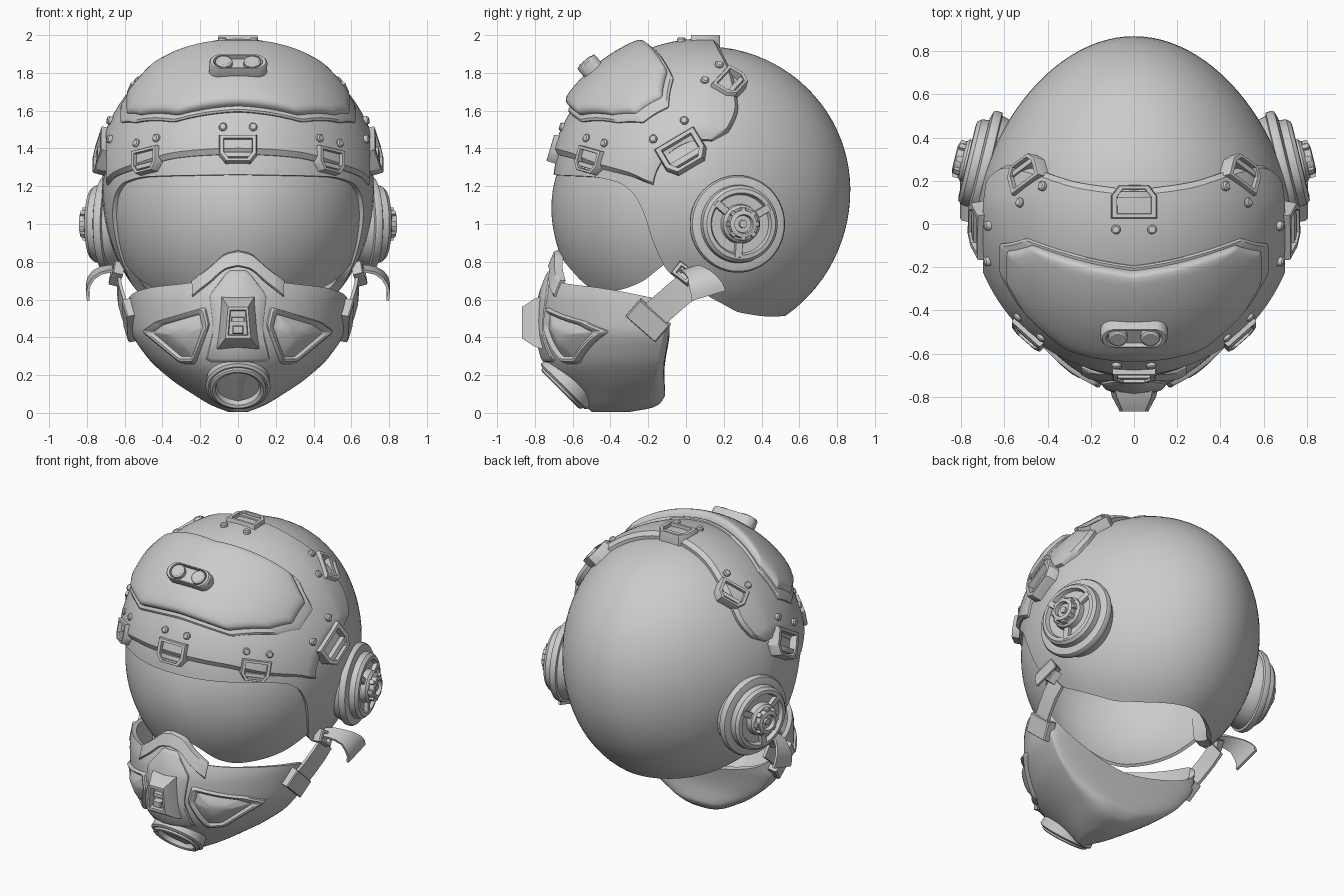
import bpy, bmesh
from math import sin, cos, asin, radians, pi, sqrt
from mathutils import Vector, Matrix

if "Cube" in bpy.data.objects:
    bpy.data.objects.remove(bpy.data.objects["Cube"])


# ---------- helpers ----------
def curve(x, pts):
    """Smooth monotone interpolation through (x, y) pairs."""
    if x <= pts[0][0]: return pts[0][1]
    if x >= pts[-1][0]: return pts[-1][1]
    d = [(b[1] - a[1]) / (b[0] - a[0]) for a, b in zip(pts, pts[1:])]
    m = [d[0]] + [0 if a * b <= 0 else 2 * a * b / (a + b) for a, b in zip(d, d[1:])] + [d[-1]]
    for i in range(len(d)):
        (x0, y0), (x1, y1) = pts[i], pts[i + 1]
        if x <= x1:
            h = x1 - x0
            t = (x - x0) / h
            return ((1 + 2 * t) * (1 - t) ** 2 * y0 + t * (1 - t) ** 2 * h * m[i]
                    + t * t * (3 - 2 * t) * y1 + t * t * (t - 1) * h * m[i + 1])


def loft(name, rows, closed=False, cap=False, thick=0, mirror=False):
    """Skin rows of points into one object."""
    bm = bmesh.new()
    vs = [[bm.verts.new(p) for p in r] for r in rows]
    n = len(rows[0])
    for a, b in zip(vs, vs[1:]):
        for i in range(n if closed else n - 1):
            j = (i + 1) % n
            bm.faces.new((a[i], a[j], b[j], b[i]))
    if cap: bm.faces.new(vs[-1])
    bmesh.ops.remove_doubles(bm, verts=bm.verts, dist=1e-5)
    bmesh.ops.recalc_face_normals(bm, faces=bm.faces)
    me = bpy.data.meshes.new(name)
    bm.to_mesh(me)
    bm.free()
    ob = bpy.data.objects.new(name, me)
    bpy.context.collection.objects.link(ob)
    bpy.ops.object.select_all(action='DESELECT')
    ob.select_set(True)
    bpy.context.view_layer.objects.active = ob
    if thick:
        s = ob.modifiers.new("thickness", 'SOLIDIFY')
        s.thickness, s.offset = thick, -1
        bpy.ops.object.modifier_apply(modifier=s.name)
    bpy.ops.object.shade_smooth_by_angle(angle=radians(35))
    if mirror: ob.modifiers.new("mirror", 'MIRROR')


def pad(name, outline, fn, rings, dens=1, rnd=0, mirror=False, cap=True):
    """Raised plate: outline scaled about its middle, pushed out ring by ring."""
    o = [Vector(p) for p in outline]
    o = [a.lerp(b, k / dens) for a, b in zip(o, o[1:] + o[:1]) for k in range(dens)]
    for _ in range(rnd):
        o = [q for a, b in zip(o, o[1:] + o[:1]) for q in (a.lerp(b, .25), a.lerp(b, .75))]
    c = sum(o, Vector((0, 0))) / len(o)
    loft(name, [[fn(*(c + (p - c) * s), h) for p in o] for s, h in rings], True, cap, mirror=mirror)


def slab(name, fn, nu, nv, h, e=.03):
    """Curved sheet with rolled edges."""
    ts = lambda n: ([(0, -.02), (0, h * .5), (e, h)] + [(e + (1 - 2 * e) * i / n, h) for i in range(1, n)]
                    + [(1 - e, h), (1, h * .5), (1, -.02)])
    loft(name, [[fn(u, v, min(a, b)) for u, a in ts(nu)] for v, b in ts(nv)])


def frame(pos, normal, up):
    z = Vector(normal).normalized()
    y = Vector(up)
    y = (y - z * y.dot(z)).normalized()
    m = Matrix((y.cross(z), y, z)).transposed().to_4x4()
    m.translation = pos
    return m


def local(m): return lambda x, y, h: m @ Vector((x, y, h))


def lathe(name, prof, m, n=48, mirror=False):
    rows = [[m @ Vector((r * cos(2 * pi * i / n), r * sin(2 * pi * i / n), h)) for i in range(n)] for r, h in prof]
    loft(name, rows, True, mirror=mirror)


def rect(w, h, x=0, y=0): return [(x - w, y - h), (x + w, y - h), (x + w, y + h), (x - w, y + h)]


# ---------- helmet surface ----------
def surf(n, off=0):
    ry = .79 if n[1] < 0 else .77
    rz = .76 if n[2] > 0 else .80
    return Vector((n[0] * (.72 + off) * (1 - .15 * max(0, n[1])), .1 + n[1] * (ry + off), 1.18 + n[2] * (rz + off)))


def azim(a, e, off=0):
    a = radians(a)
    return surf((sin(a) * cos(e), -cos(a) * cos(e), sin(e)), off)


def latlon(lat, lon, off=0):
    a, b = radians(lat), radians(lon)
    return surf((sin(a), -cos(a) * cos(b), cos(a) * sin(b)), off)


def elev(z): return asin((z - 1.18) / (.76 if z > 1.18 else .80))


# shell, with the face opening cut by its lower edge curve
EDGE = [(0, 1.26), (40, 1.25), (55, 1.22), (62, 1.16), (66, 1.06), (69, .9), (73, .76), (80, .69),
        (100, .58), (115, .53), (145, .51), (180, .515)]
FLARE = [(0, .016), (62, .016), (85, 0)]
half = list(range(0, 54, 3)) + [54 + .8 * i for i in range(33)] + list(range(80, 181, 4))
az = [-a for a in half[:0:-1]] + half
rows = []
for j in range(37):
    t = j / 36
    rows.append([azim(a, elev(curve(abs(a), EDGE)) * (1 - t) + pi / 2 * t, curve(abs(a), FLARE) * (1 - t)) for a in az])
loft("helmet_shell", rows, thick=.045)

# visor, slightly sunk behind the shell rim and fuller towards the chin
BOT = [(0, .86), (10, .80), (22, .69), (32, .66), (45, .67), (58, .70), (74, .80)]
TOP = [(0, 1.29), (50, 1.28), (62, 1.22), (74, 1.0)]
rows = []
for j in range(25):
    t = j / 24
    rows.append([azim(a, elev(curve(abs(a), BOT)) * (1 - t) + elev(curve(abs(a), TOP)) * t,
                      -.022 + (.03 * sin(pi * min(1, .2 + .8 * (1 - t))) + .07 * (1 - t) ** 1.6) * cos(radians(a)))
                 for a in [-74 + 148 * i / 72 for i in range(73)]])
loft("visor", rows, thick=.02)

# brow band wrapping over the front half
LO = [(0, 14), (25, 14), (45, 12), (60, 11), (70, 6)]
UP = [(0, 94), (20, 97), (45, 107), (58, 113), (64, 112), (70, 98)]


def band(u, v, off):
    lat = (u * 2 - 1) * 70
    lo, up = curve(abs(lat), LO), curve(abs(lat), UP)
    return latlon(lat, lo + (up - lo) * v, off)


slab("brow_band", band, 64, 40, .042, .025)

# forehead panel and the frame around it
side = [(16, 70), (37, 73), (49, 66), (49, 49), (41, 40), (24, 32)]
panel = [(0, 68)] + side + [(0, 33)] + [(-a, b) for a, b in side[::-1]]
pad("panel_frame", panel, latlon, [(1.1, .03), (1.1, .05), (1.07, .058), (.97, .058)], 6, 2, cap=False)
pad("forehead_panel", panel, lambda a, b, h: latlon(a, b, h * (1 - .22 * (a / 50) ** 2)),
    [(1.01, .03), (1.0, .075), (.985, .088), (.95, .099), (.9, .104)] + [(.9 - .1 * i, .107) for i in range(1, 9)] + [(.02, .107)], 6, 2)


def on_shell(lat, lon, off, dlat, dlon):
    p = latlon(lat, lon, off)
    u = latlon(lat + .5, lon, off) - p
    v = latlon(lat, lon + .5, off) - p
    return frame(p, u.cross(v) if u.cross(v).dot(p - Vector((0, .1, 1.18))) > 0 else v.cross(u), u * dlat + v * dlon)


# twin lens housing on the panel
m = on_shell(0, 48, .1, 0, 1)
pill = [((.095 if cos(a) > 0 else -.095) + .06 * cos(a), .06 * sin(a)) for a in [2 * pi * (i + .5) / 32 for i in range(32)]]
pad("lens_housing", pill, local(m), [(1, -.03), (1, .045), (.95, .055), (.84, .055), (.8, .03), (.02, .03)])
for s in (-1, 1):
    lathe("lens", [(.045, .02), (.045, .055), (.035, .062), (0, .062)], m @ Matrix.Translation((s * .075, 0, 0)), 24)

# strap clips with rivets along the band edges: lat, lon, inward direction, size
CLIP = [(-.1, .07), (-.1, -.03), (-.065, -.075), (.065, -.075), (.1, -.03), (.1, .07)]
for lat, lon, dlat, dlon, s in [(0, 16, 0, 1, 1), (40, 15, 0, 1, .9), (73, 60, -1, 0, 1.2),
                                (43, 103, -.35, -1, .95), (0, 90, 0, -1, 1.05)]:
    m = on_shell(lat, lon, .02, dlat, dlon)
    o = [(x * s, y * s) for x, y in CLIP]
    pad("clip", o, local(m), [(1.03, -.05), (1, .034), (.96, .04), (.76, .04), (.72, -.005), (.02, -.005)], mirror=lat > 0)
    pad("clip_bar", rect(.075 * s, .014 * s, 0, -.035 * s), local(m), [(1, -.01), (1, .025), (.9, .03)], mirror=lat > 0)
    for k in (-1, 1):
        lathe("rivet", [(.022, -.03), (.022, .02), (.015, .027), (0, .027)],
              m @ Matrix.Translation((k * .08 * s, .12 * s, 0)), 16, lat > 0)

# ear cups
m = frame((.68, .27, 1.0), (.97, .235, 0), (0, 0, 1))
lathe("ear_cup", [(.2, -.12), (.235, -.04), (.24, -.015), (.255, -.01), (.258, .015), (.25, .03), (.215, .04), (.207, .04),
                  (.203, .075), (.187, .093), (.165, .096), (.155, .07), (.105, .07), (.1, .105), (.085, .12), (.076, .12),
                  (.072, .15), (.05, .155), (.045, .13), (.022, .13), (.02, .145), (0, .145)], m, 64, True)
for a in (30, 140, 265):
    pad("ear_spoke", rect(.045, .02, .135), local(m @ Matrix.Rotation(radians(a), 4, 'Z')), [(1, .06), (1, .09), (.9, .096)], mirror=True)
for a in range(0, 360, 45):
    pad("ear_knob_tooth", rect(.012, .014, .076), local(m @ Matrix.Rotation(radians(a), 4, 'Z')), [(1, .11), (1, .14), (.8, .146)], mirror=True)

# ---------- breathing mask ----------
WID = [(.005, .05), (.04, .14), (.1, .24), (.17, .345), (.3, .485), (.45, .57), (.6, .58), (.85, .5)]
YF = [(.005, -.5), (.13, -.63), (.25, -.74), (.35, -.775), (.45, -.785), (.6, -.775), (.7, -.74), (.8, -.70), (.87, -.67)]
YB = [(.005, -.3), (.03, -.17), (.06, -.13), (.1, -.11), (.2, -.115), (.5, -.07), (.65, -.06)]
YM = [(.005, -.38), (.06, -.26), (.2, -.17), (.4, -.13)]
RIM = [(0, .84), (8, .81), (25, .70), (60, .66), (85, .61), (100, .55), (140, .44), (180, .34)]
P = 1.25


def mask_pt(x, z, off=0):
    w, yc = curve(z, WID), curve(z, YM)
    s = min(1, (abs(x) / w) ** (1 / P))
    c = sqrt(1 - s * s)
    n = Vector((x / w, -c, 0)).normalized()
    return Vector((x, yc + (curve(z, YF) - yc) * c, z)) + n * off


rows = []
for j in range(29):
    row = []
    for i in range(120):
        t = 3 * i
        v = (1 - (j / 28)) ** 1.2
        z = curve(min(t, 360 - t), RIM) * v + .005 * (1 - v)
        s, c = sin(radians(t)), cos(radians(t))
        front = c >= 0
        yc = curve(z, YM)
        x = curve(z, WID) * abs(s) ** (P if front else .6) * (1 if s > 0 else -1)
        y = yc + (curve(z, YF if front else YB) - yc) * abs(c) ** (1 if front else .7)
        row.append((x, y, z))
    rows.append(row)
loft("mask_body", rows, True, True, thick=.03)


# nose bridge
def bridge(u, v, off):
    x = (u * 2 - 1) * .24
    up = curve(abs(x), [(0, .86), (.06, .845), (.15, .77), (.24, .70)])
    return mask_pt(x, up - .085 * (1 - v), off)


slab("nose_bridge", bridge, 24, 4, .022, .08)

# centre ridge, intake block and its slot
pad("mask_ridge", [(-.05, .75), (-.15, .62), (-.13, .45), (-.17, .27), (.17, .27), (.13, .45), (.15, .62), (.05, .75)],
    mask_pt, [(1.04, -.015), (1, .008), (.93, .014), (.6, .014), (.3, .014), (.02, .014)], 3, 1)
m = frame((0, -.79, .475), (0, -1, 0), (0, 0, 1))
pad("intake_block", [(-.055, .09), (-.07, -.085), (.07, -.085), (.055, .09)], local(m),
    [(1.6, -.03), (1.45, .012), (1.02, .068), (.96, .078), (.76, .078), (.7, .03), (.02, .03)])
pad("intake_catch", rect(.03, .022, 0, -.035), local(m), [(1, .02), (1, .062), (.8, .07)])
pad("intake_bar", rect(.035, .012, 0, .02), local(m), [(1, .02), (1, .055), (.9, .06)])

# cheek vents
pad("cheek_vent", [(.49, .43), (.42, .48), (.18, .55), (.16, .46), (.23, .27), (.3, .27)], mask_pt,
    [(1.1, -.01), (1.05, .012), (.98, .02), (.9, .016), (.8, .0), (.6, .01), (.4, .022), (.2, .026), (.02, .026)], 4, 3, True)

# air port under the chin
m = frame((0, -.645, .14), (0, -.7, -.71), (0, -.7, .7))
lathe("air_port", [(.165, -.06), (.172, 0), (.158, .01), (.15, .01), (.148, .022), (.135, .028), (.12, .02), (.112, -.008), (0, -.008)], m, 48)

# strap plates, straps, buckles and curled strap ends
m = frame((.572, -.2, .49), (1, -.12, -.2), (0, .65, .75))
pad("strap_plate", rect(.105, .06), local(m), [(1, -.03), (1, .02), (.93, .027), (.02, .027)], mirror=True)


def ribbon(name, pts, thick):
    rows = [[Vector(p) - Vector(w), Vector(p) + Vector(w)] for p, w in pts]
    loft(name, rows, thick=thick, mirror=True)


w = (0, .048, -.058)
ribbon("strap", [((.59, -.19, .50), w), ((.615, -.12, .56), w), ((.635, -.04, .63), w), ((.64, .03, .685), w)], .018)
end = []
for x, y, z, k in [(.62, 0, .765, .04), (.68, .02, .77, .045), (.73, .04, .76, .05), (.77, .07, .735, .06),
                   (.795, .09, .70, .075), (.805, .11, .66, .085), (.80, .12, .62, .09)]:
    end.append(((x, y, z), (0, k, k * .3)))
ribbon("strap_end", end, .015)
m = frame((.635, -.01, .735), (1, -.1, .25), (0, .6, .8))
pad("buckle", rect(.055, .04), local(m), [(1, -.02), (1, .03), (.9, .036), (.6, .036), (.55, .01), (.02, .01)], mirror=True)
